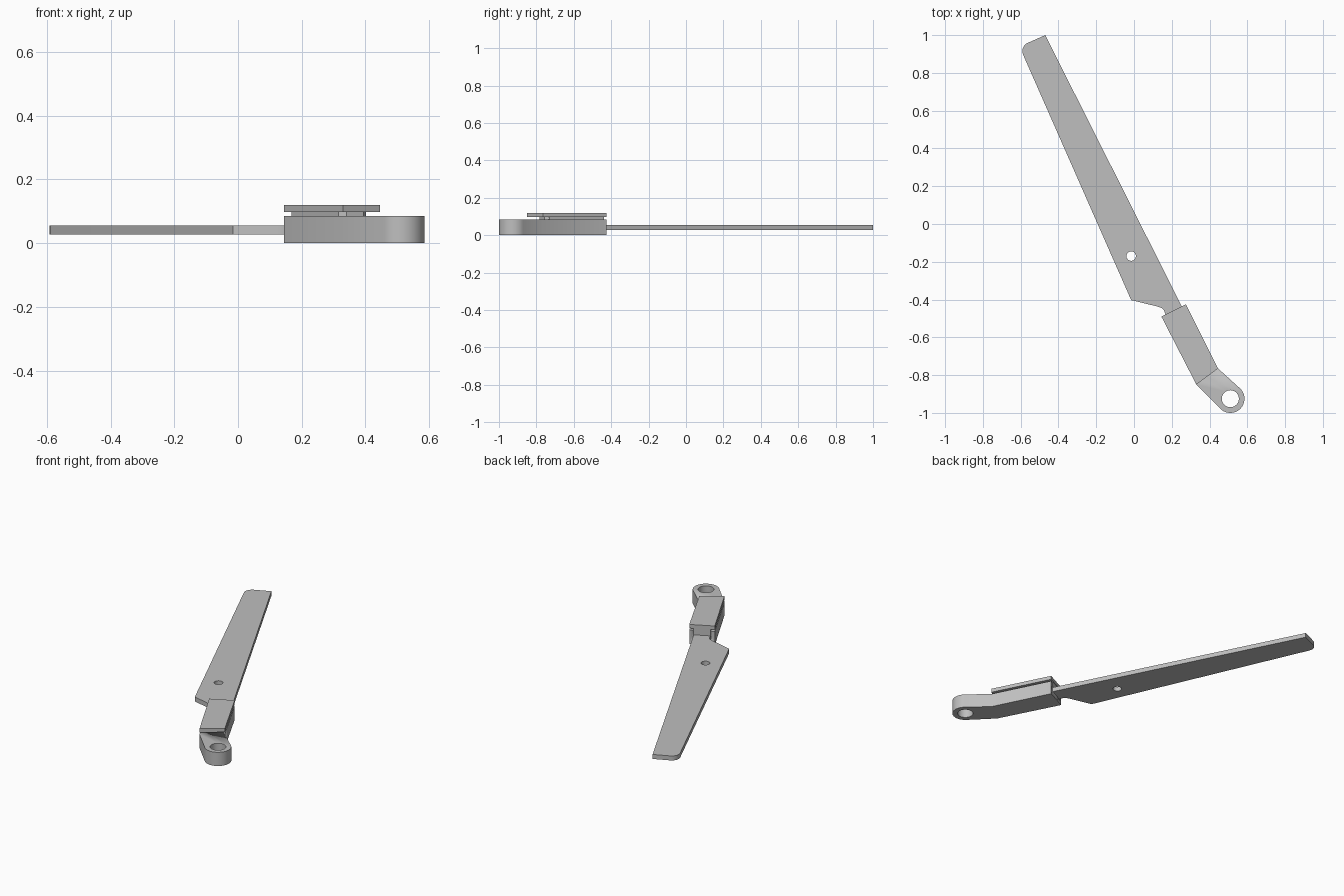
import bpy
from math import sin, cos, radians
from mathutils import Vector

cube = bpy.data.objects.get("Cube")
if cube:
    bpy.data.objects.remove(cube, do_unlink=True)

grey = bpy.data.materials.new("plain grey")
grey.use_nodes = True
grey.diffuse_color = (0.52, 0.52, 0.52, 1)
grey.node_tree.nodes["Principled BSDF"].inputs["Base Color"].default_value = (0.52, 0.52, 0.52, 1)

# Shared handle axis: origin at the mouth, u runs toward the pivot, v across
MOUTH = Vector((0.21, -0.4575))
ALONG = Vector((0.45, -0.893)).normalized()
ACROSS = Vector((-ALONG.y, ALONG.x))


def at(u, v):
    return tuple(MOUTH + ALONG * u + ACROSS * v)


def arc(cx, cy, r, start, end, steps):
    angles = [radians(start + (end - start) * i / steps) for i in range(steps + 1)]
    return [(cx + r * cos(a), cy + r * sin(a)) for a in angles]


def circle(cx, cy, r, steps=40):
    return arc(cx, cy, r, 0, 360, steps)[:-1]


def plate(name, outlines, bottom, top):
    """Extrude a flat outline, with later outlines as holes."""
    curve = bpy.data.curves.new(name, "CURVE")
    curve.dimensions = "2D"
    curve.fill_mode = "BOTH"
    curve.extrude = (top - bottom) / 2
    for outline in outlines:
        spline = curve.splines.new("POLY")
        spline.points.add(len(outline) - 1)
        for point, (x, y) in zip(spline.points, outline):
            point.co = (x, y, (top + bottom) / 2, 1)
        spline.use_cyclic_u = True
    obj = bpy.data.objects.new(name, curve)
    bpy.context.collection.objects.link(obj)
    # 2D curves are flat, so the height goes on the object
    obj.location.z = (top + bottom) / 2
    for spline in curve.splines:
        for point in spline.points:
            point.co.z = 0
    bpy.ops.object.select_all(action="DESELECT")
    obj.select_set(True)
    bpy.context.view_layer.objects.active = obj
    bpy.ops.object.convert(target="MESH")
    obj = bpy.context.object
    obj.name = name
    bpy.ops.object.mode_set(mode="EDIT")
    bpy.ops.mesh.select_all(action="SELECT")
    bpy.ops.mesh.remove_doubles(threshold=0.0001)
    bpy.ops.mesh.dissolve_limited(angle_limit=0.01)
    bpy.ops.mesh.normals_make_consistent(inside=False)
    bpy.ops.object.mode_set(mode="OBJECT")
    bpy.ops.object.shade_smooth_by_angle(angle=radians(30))
    obj.data.materials.clear()
    obj.data.materials.append(grey)
    return obj


# Blade with rounded tip corner, small hole and a neck that enters the handle
blade_outline = [(-0.47, 1.0), at(0.3, 0.048), at(0.3, -0.048), at(0.0, -0.048),
                 (0.158, -0.455), (0.145, -0.444), (0.125, -0.437), (-0.015, -0.403)]
blade_outline += arc(-0.543, 0.915, 0.048, 204, 117, 10)
plate("blade", [blade_outline, circle(-0.015, -0.17, 0.025)], 0.027, 0.055)

# Handle with a bent, rounded pivot end
pivot = (0.51, -0.925)
corners = [(0.145, -0.49), (0.275, -0.425), (0.445, -0.765)]
handle_outline = corners + arc(*pivot, 0.075, 47, -133, 24) + [(0.33, -0.85)]
handle = plate("handle", [handle_outline, circle(*pivot, 0.045)], 0.0, 0.085)

# Channel for the blade neck
channel = plate("channel_cutter", [[at(-0.05, -0.05), at(-0.05, 0.05),
                                    at(0.34, 0.05), at(0.34, -0.05)]], 0.0265, 0.12)
channel.hide_render = True
cut = handle.modifiers.new("channel", "BOOLEAN")
cut.operation = "DIFFERENCE"
cut.solver = "EXACT"
cut.object = channel
bpy.context.view_layer.objects.active = handle
bpy.ops.object.modifier_apply(modifier=cut.name)
bpy.data.objects.remove(channel, do_unlink=True)

# Plug that fills the channel above the neck, and the lid on top of it
plug_outline = [at(0.003, -0.049), at(0.003, 0.049), at(0.33, 0.049),
                at(0.35, 0.03), at(0.35, -0.03), at(0.33, -0.049)]
plate("plug", [plug_outline], 0.0555, 0.097)
plate("lid", [corners + [(0.33, -0.85)]], 0.097, 0.12)
